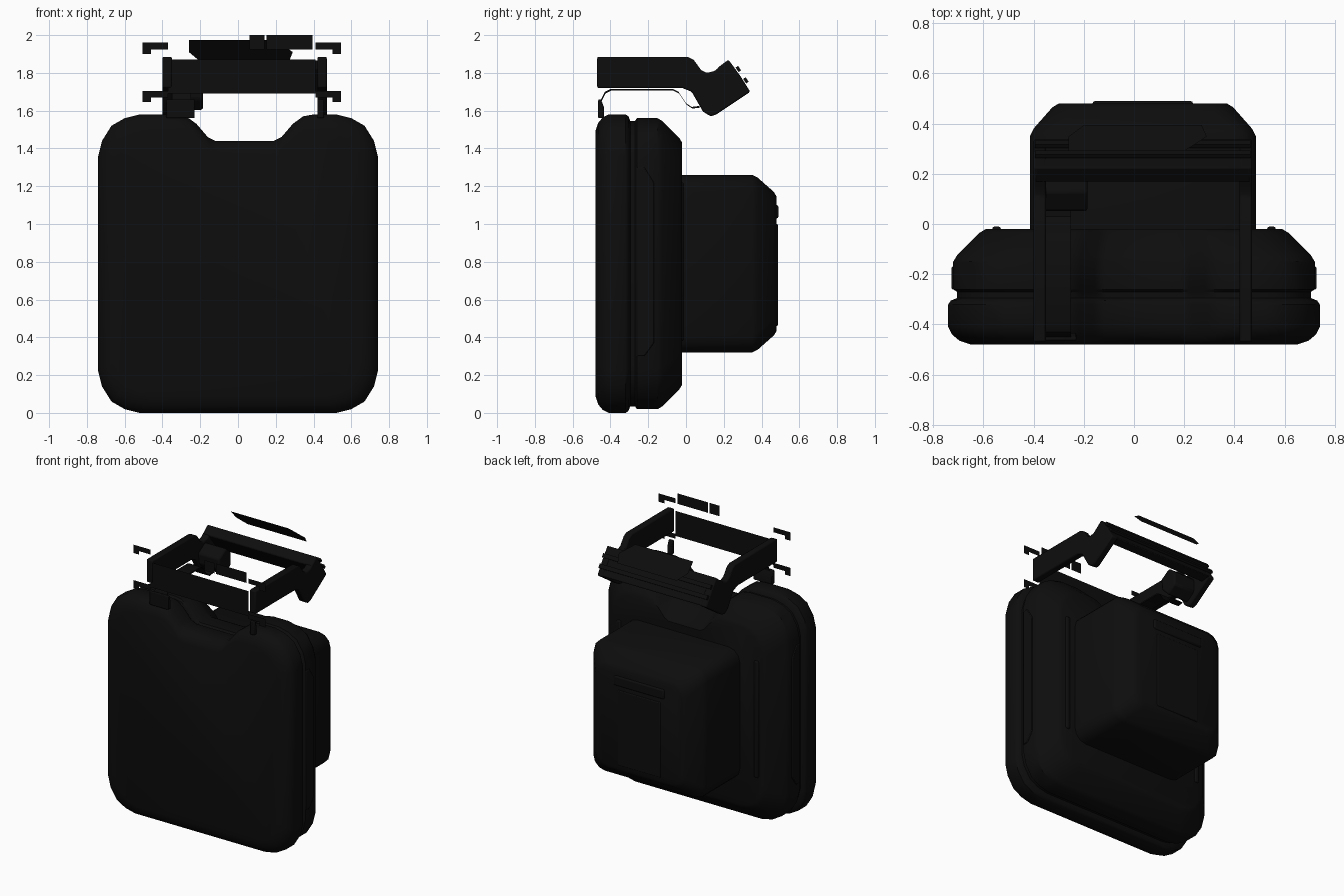
import bpy, bmesh, math

cube = bpy.data.objects.get("Cube")
if cube:
    bpy.data.objects.remove(cube, do_unlink=True)

black = bpy.data.materials.new("matte black")
black.use_nodes = True
black.diffuse_color = (0.004, 0.004, 0.004, 1)
bsdf = next(n for n in black.node_tree.nodes if n.type == "BSDF_PRINCIPLED")
bsdf.inputs["Base Color"].default_value = black.diffuse_color
bsdf.inputs["Roughness"].default_value = 0.8

MID = 0.035  # the carrier and rear box share this centre line


def loft(name, rings, bevel=0, smooth=True):
    """Skin a list of equal-length point rings; one ring gives a flat sheet."""
    bm = bmesh.new()
    loops = [[bm.verts.new(p) for p in ring] for ring in rings]
    for a, b in zip(loops, loops[1:]):
        for i in range(len(a)):
            j = (i + 1) % len(a)
            bm.faces.new((a[i], a[j], b[j], b[i]))
    bm.faces.new(loops[0])
    if len(loops) > 1:
        bm.faces.new(loops[-1])
        bmesh.ops.recalc_face_normals(bm, faces=bm.faces[:])
    mesh = bpy.data.meshes.new(name)
    bm.to_mesh(mesh)
    bm.free()
    mesh.materials.append(black)
    obj = bpy.data.objects.new(name, mesh)
    bpy.context.collection.objects.link(obj)
    if bevel:
        mod = obj.modifiers.new("soft edges", "BEVEL")
        mod.width = bevel
        mod.segments = 2
        mod.limit_method = "ANGLE"
    if smooth:
        bpy.ops.object.select_all(action="DESELECT")
        obj.select_set(True)
        bpy.context.view_layer.objects.active = obj
        bpy.ops.object.shade_smooth_by_angle(angle=math.radians(35))
    return obj


def side_prism(name, profile, x0, x1, bevel=0):
    return loft(name, [[(x, y, z) for y, z in profile] for x in (x0, x1)], bevel)


def box(name, x0, x1, y0, y1, z0, z1, bevel=0):
    side_prism(name, [(y0, z0), (y1, z0), (y1, z1), (y0, z1)], x0, x1, bevel)


def sheet(name, pts, y):
    loft(name, [[(x, y, z) for x, z in pts]], smooth=False)


# Main shell outline: rounded corners and a dip in the top edge
corner = [(0.74, 0.22), (0.72, 0.14), (0.67, 0.06), (0.60, 0.02), (0.52, 0.0)]
top = 1.58
dip = [(0.365, 1.58), (0.31, 1.57), (0.255, 1.53), (0.195, 1.46), (0.155, 1.44)]
outline = [(-x, z) for x, z in reversed(corner)][::-1]
outline += corner[::-1]
outline += [(x, top - z) for x, z in corner]
outline += [(MID + x, z) for x, z in dip]
outline += [(MID - x, z) for x, z in reversed(dip)]
outline += [(-x, top - z) for x, z in reversed(corner)]


def shell_ring(y, inset):
    sx, sz, cz = 1 - inset / 0.74, 1 - inset / 0.79, top / 2
    return [(x * sx, y, cz + (z - cz) * sz) for x, z in outline]


loft("main_shell", [shell_ring(y, d) for y, d in (
    (-0.48, 0.09), (-0.465, 0.045), (-0.44, 0.015), (-0.41, 0), (-0.32, 0),
    (-0.305, 0.01), (-0.295, 0.035), (-0.27, 0.035), (-0.26, 0.02),
    (-0.15, 0.02), (-0.125, 0.035), (-0.035, 0.125), (-0.02, 0.15))])


# Rear box with rounded corners and sloped back edges
def box_ring(y, inset):
    w, h, cz, r = 0.45 - inset, 0.47 - inset, 0.79, 0.09
    pts = []
    for k, (sx, sz) in enumerate(((1, 1), (-1, 1), (-1, -1), (1, -1))):
        for i in range(4):
            a = math.pi / 2 * (k + i / 3)
            pts.append((MID + sx * (w - r) + r * math.cos(a), y,
                        cz + sz * (h - r) + r * math.sin(a)))
    return pts


loft("rear_box", [box_ring(y, d) for y, d in (
    (-0.06, 0), (0.35, 0), (0.38, 0.015), (0.465, 0.09), (0.48, 0.115))])

# Raised panel and pull bar on the back of the box
box("rear_panel", MID - 0.17, MID + 0.17, 0.47, 0.486, 0.46, 1.0, 0.006)
box("rear_pull_bar", MID - 0.2, MID + 0.2, 0.46, 0.49, 1.03, 1.1, 0.01)

# Side trims and the vertical rods beside the box
for side, s in (("left", 1), ("right", -1)):
    box(side + "_rod", s * 0.53, s * 0.565, -0.04, -0.01, 0.38, 1.22, 0.01)
    side_prism(side + "_trim", [(-0.26, 0.3), (-0.22, 0.3), (-0.17, 0.37),
               (-0.17, 1.22), (-0.22, 1.3), (-0.26, 1.3)], s * 0.70, s * 0.727, 0.005)

# Carrier rails: straight run, then a bent rear hook
rail = [(-0.47, 1.72), (-0.02, 1.72), (0.03, 1.70), (0.09, 1.595), (0.13, 1.57),
        (0.16, 1.58), (0.34, 1.70), (0.29, 1.78), (0.225, 1.87), (0.15, 1.81),
        (0.11, 1.80), (0.08, 1.815), (0.04, 1.87), (0.01, 1.885), (-0.47, 1.885)]
for side, s in (("left", 1), ("right", -1)):
    side_prism(side + "_rail", rail, MID + s * 0.385, MID + s * 0.435, 0.008)

# Rear crossbar with two ridges
side_prism("rear_crossbar", [(0.27, 1.69), (0.34, 1.70), (0.225, 1.87), (0.165, 1.825)],
           MID - 0.43, MID + 0.43, 0.008)
for i in range(2):
    y, z = 0.262 + i * 0.04, 1.828 - i * 0.06
    side_prism("crossbar_ridge", [(y, z), (y + 0.014, z + 0.009),
               (y + 0.03, z - 0.015), (y + 0.016, z - 0.024)], MID - 0.43, MID + 0.43)

# Front plate between the rails
sheet("front_plate", [(-0.37, 1.69), (0.41, 1.69), (0.41, 1.87), (-0.37, 1.87)], -0.468)

# Thin strap running back to the buckle block
path = [(-0.455, 1.57), (-0.45, 1.66), (-0.43, 1.70), (-0.40, 1.715), (-0.07, 1.715),
        (-0.04, 1.70), (0.0, 1.64), (0.03, 1.62), (0.07, 1.625)]
side_prism("strap", path + [(y + 0.004, z - 0.009) for y, z in reversed(path)],
           -0.35, -0.25)
side_prism("buckle_block", [(0.06, 1.66), (0.12, 1.60), (0.19, 1.65),
           (0.19, 1.74), (0.13, 1.79), (0.05, 1.74)], -0.38, -0.185, 0.012)

# Small clips where the carrier meets the shell
for name, x0, x1 in (("right_clip", -0.38, -0.23), ("left_clip", 0.42, 0.455)):
    side_prism(name, [(-0.465, 1.56), (-0.435, 1.56), (-0.435, 1.62),
               (-0.45, 1.66), (-0.465, 1.66)], x0, x1, 0.006)

# Loose thin plates: four hooks, two tabs and the tilted flap
for z in (1.96, 1.705):
    for side, s in (("left", 1), ("right", -1)):
        hook = [(0.39, 0), (0.525, 0), (0.525, -0.06), (0.48, -0.06),
                (0.48, -0.035), (0.39, -0.035)]
        sheet(side + "_hook", [(0.02 + s * x, z + dz) for x, dz in hook], -0.468)
for x0, x1 in ((0.06, 0.14), (0.152, 0.395)):
    sheet("top_tab", [(x0, 1.925), (x1, 1.925), (x1, 2.0), (x0, 2.0)], -0.468)
flap = [(-0.26, 1.975), (0.2, 1.975), (0.29, 1.91), (0.27, 1.86), (-0.2, 1.86), (-0.26, 1.91)]
loft("tilted_flap", [[(x, 0.29 + (1.975 - z) * 0.9, z) for x, z in flap]], smooth=False)
